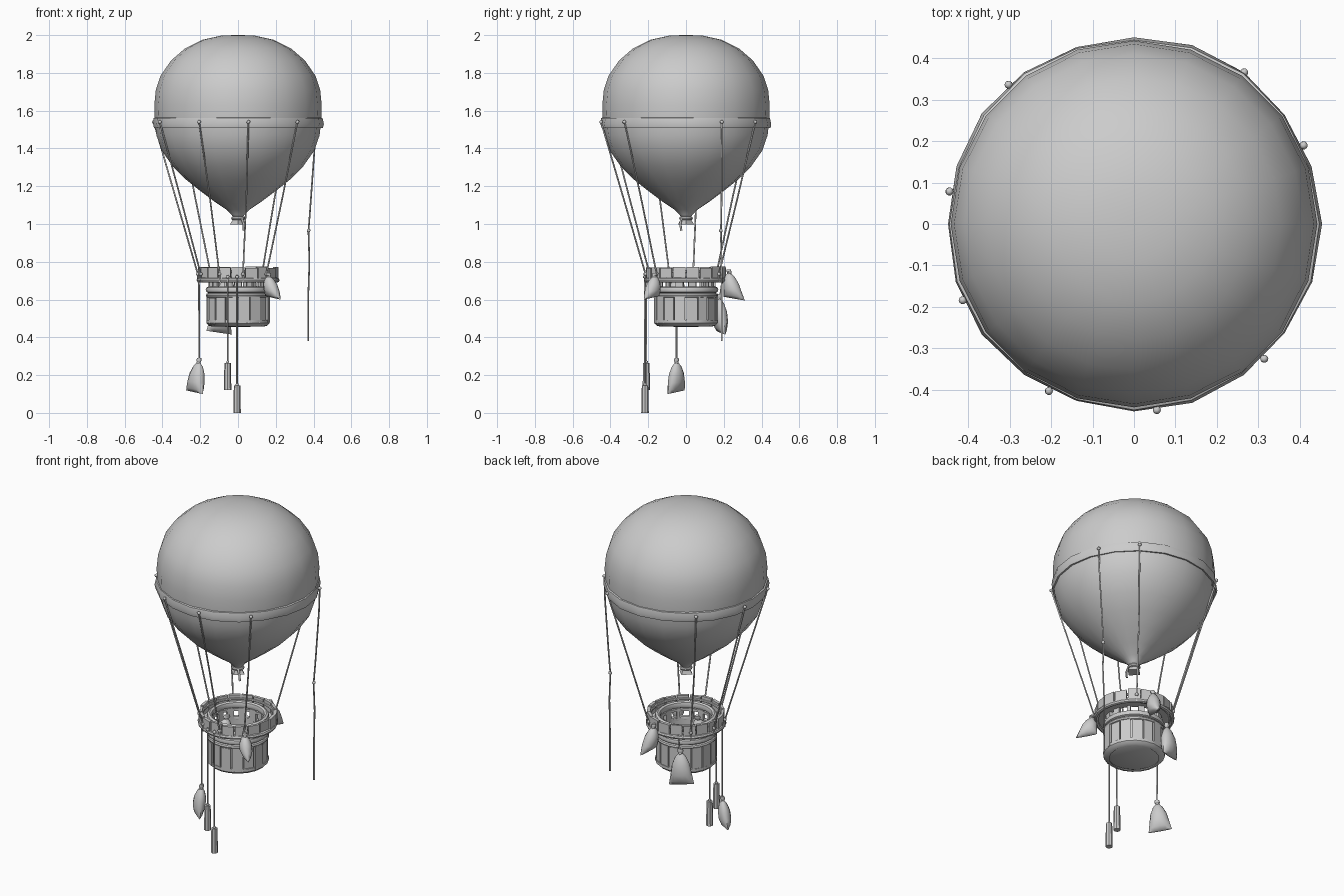
import bpy, bmesh, math, random
from math import sin, cos, pi, radians
from mathutils import Vector

if "Cube" in bpy.data.objects:
    bpy.data.objects.remove(bpy.data.objects["Cube"])

random.seed(4)


def finish(name, bm, smooth=40):
    bmesh.ops.recalc_face_normals(bm, faces=bm.faces)
    me = bpy.data.meshes.new(name)
    bm.to_mesh(me)
    bm.free()
    ob = bpy.data.objects.new(name, me)
    bpy.context.collection.objects.link(ob)
    bpy.ops.object.select_all(action='DESELECT')
    ob.select_set(True)
    bpy.context.view_layer.objects.active = ob
    if smooth:
        bpy.ops.object.shade_smooth_by_angle(angle=radians(smooth))
    return ob


def skin(bm, rings, closed=False):
    n = len(rings[0])
    pairs = list(zip(rings, rings[1:])) + ([(rings[-1], rings[0])] if closed else [])
    for a, b in pairs:
        for i in range(n):
            j = (i + 1) % n
            bm.faces.new((a[i], a[j], b[j], b[i]))


def lathe(name, profile, n=20, closed=False, ripple=lambda a, z: 1, smooth=40):
    bm = bmesh.new()
    rings = []
    for r, z in profile:
        ring = []
        for i in range(n):
            a = 2 * pi * i / n
            k = r * ripple(a, z)
            ring.append(bm.verts.new((k * cos(a), k * sin(a), z)))
        rings.append(ring)
    skin(bm, rings, closed)
    if not closed:
        bm.faces.new(rings[0])
        bm.faces.new(rings[-1])
    return finish(name, bm, smooth)


def hoop(name, radius, z, minor, tall=1.0, n=24, wobble=0.0):
    # rope or cloth ring with a round section
    prof = [(radius + minor * cos(t * pi / 4), z + tall * minor * sin(t * pi / 4)) for t in range(8)]
    return lathe(name, prof, n, True, lambda a, h: 1 + wobble * sin(5 * a + 40 * h))


def planks(name, n, r0, r1, z0, z1, gap, jitter=0.0):
    # ring of slightly uneven curved boards
    bm = bmesh.new()
    for i in range(n):
        a0 = 2 * pi * (i + gap * random.uniform(.3, .7)) / n
        a1 = 2 * pi * (i + 1 - gap * random.uniform(.3, .7)) / n
        lo = z0 + random.uniform(-jitter, jitter)
        hi = z1 + random.uniform(-jitter, jitter)
        out = r1 + random.uniform(-.003, .003)
        rings = []
        for a in (a0, a1):
            rings.append([bm.verts.new((r * cos(a), r * sin(a), z))
                          for r, z in ((r0, lo), (out, lo), (out, hi), (r0, hi))])
        skin(bm, rings)
        bm.faces.new(rings[0])
        bm.faces.new(rings[1])
    return finish(name, bm, 0)


def rope(name, pts, rad=.0045, n=6):
    bm = bmesh.new()
    pts = [Vector(p) for p in pts]
    rings = []
    for i, p in enumerate(pts):
        d = (pts[min(i + 1, len(pts) - 1)] - pts[max(i - 1, 0)]).normalized()
        u = d.cross(Vector((.31, .95, .02))).normalized()
        v = d.cross(u)
        rings.append([bm.verts.new(p + rad * (cos(2 * pi * k / n) * u + sin(2 * pi * k / n) * v))
                      for k in range(n)])
    skin(bm, rings)
    bm.faces.new(rings[0])
    bm.faces.new(rings[-1])
    return finish(name, bm, 60)


def knot(name, p, r=.011):
    bm = bmesh.new()
    bmesh.ops.create_icosphere(bm, subdivisions=1, radius=r)
    bmesh.ops.translate(bm, verts=bm.verts, vec=p)
    return finish(name, bm, 60)


def bag(name, top, bottom, wide, thick, angle):
    # tied sack: frilled neck, pillow body, flat seam at the bottom
    prof = [(0, .2, .3), (.07, .24, .4), (.13, .15, .22), (.24, .45, .6), (.45, .72, .95),
            (.7, .85, 1), (.9, .96, .7), (1, 1.02, .15)]
    top, bottom = Vector(top), Vector(bottom)
    u = Vector((cos(radians(angle)), sin(radians(angle)), 0))
    v = Vector((-u.y, u.x, 0))
    bm = bmesh.new()
    rings = []
    for t, w, d in prof:
        c = top.lerp(bottom, t)
        ring = []
        for k in range(12):
            a = 2 * pi * k / 12
            sag = -.01 * cos(a) * t
            ring.append(bm.verts.new(c + u * wide / 2 * w * cos(a) + v * thick / 2 * d * sin(a)
                                     + Vector((0, 0, sag))))
        rings.append(ring)
    skin(bm, rings)
    bm.faces.new(rings[0])
    bm.faces.new(rings[-1])
    finish(name, bm, 50)
    knot(name + "_tie", top.lerp(bottom, .13), .013)


def polar(r, deg, z):
    return (r * cos(radians(deg)), r * sin(radians(deg)), z)


# Envelope with gathered neck
lathe("balloon_envelope",
      [(.022, 1.03), (.035, 1.05), (.06, 1.075), (.12, 1.115), (.2, 1.175), (.275, 1.235), (.345, 1.305),
       (.405, 1.39), (.432, 1.47), (.44, 1.54), (.443, 1.63), (.435, 1.71), (.41, 1.785), (.355, 1.865),
       (.28, 1.93), (.19, 1.975), (.09, 1.997), (.02, 2.0)],
      20, False, lambda a, z: 1 + (.03 * sin(6 * a) * max(0, 1.4 - z) if z > 1.04 else 0), 60)
lathe("neck_frill", [(.012, 1.0), (.036, .998), (.024, 1.02), (.022, 1.035)], 12,
      False, lambda a, z: 1 + .2 * cos(4 * a))
hoop("neck_tie", .026, 1.03, .01, n=12)
rope("neck_cord", [(.02, -.025, 1.03), (.03, -.03, 1.0), (.03, -.025, .965)], .006)

# Cloth band around the envelope
lathe("envelope_band", [(.428, 1.51), (.447, 1.507), (.452, 1.53), (.447, 1.56), (.43, 1.567)], 20,
      True, lambda a, z: 1 + .006 * sin(5 * a + 30 * z))

# Suspension ropes, with knots at both ends
for i, a in enumerate((54, 132, 170, 204, 243, 277, 314)):
    hi, mid, lo = polar(.453, a, 1.54), polar(.335, a + .6, 1.14), polar(.216, a, .735)
    rope(f"suspension_rope_{i}", [hi, mid, lo, polar(.214, a, .69)])
    knot(f"band_knot_{i}", hi)
    knot(f"ring_knot_{i}", lo)

# Snapped rope hanging free
rope("loose_rope", [(.41, .19, 1.54), (.405, .19, 1.4), (.385, .188, 1.12), (.373, .185, .96),
                    (.378, .187, .8), (.372, .19, .62), (.372, .19, .38)], .0045)
knot("loose_rope_band_knot", (.41, .19, 1.54))
knot("loose_rope_knot", (.374, .185, .965))

# Basket: hollow tub, boards, posts and hoops
lathe("basket_tub", [(.01, .455), (.12, .457), (.15, .47), (.156, .5), (.156, .66), (.145, .66),
                     (.143, .49), (.01, .485)], 20)
planks("basket_boards", 16, .15, .166, .475, .612, .12, .004)
lathe("basket_foot_hoop", [(.135, .457), (.155, .462), (.168, .475), (.168, .492), (.15, .492)], 20, True)
hoop("basket_hoop_low", .158, .622, .012)
hoop("basket_hoop_high", .157, .652, .014, 1.2)
planks("basket_posts", 14, .14, .158, .65, .72, .6)

# Wide upper gallery ring
lathe("gallery_floor", [(.142, .7), (.205, .7), (.205, .714), (.142, .714)], 24, True, smooth=30)
hoop("gallery_inner_rim", .155, .735, .016, 1.3)
planks("gallery_boards", 18, .196, .212, .696, .77, .1, .004)
hoop("gallery_rope", .207, .703, .013, wobble=.008)
hoop("gallery_inside_hoop", .196, .748, .008)

# Sacks tied to the gallery, one stowed inside
bag("sack_front_right", (.16, -.165, .74), (.185, -.182, .61), .115, .07, -45)
bag("sack_back", (.055, .225, .76), (.07, .255, .605), .115, .075, 75)
bag("sack_back_low", (-.085, .175, .63), (-.1, .185, .425), .14, .075, 20)
rope("sack_back_low_line", [(-.085, .195, .72), (-.085, .178, .6)])
bag("sack_inside", (-.05, -.03, .74), (-.08, -.075, .57), .12, .1, 135)

# Hanging sack and its line
bag("sack_hanging", (-.205, -.05, .29), (-.23, -.052, .11), .125, .07, -45)
rope("sack_hanging_line", [(-.207, -.05, .73), (-.205, -.05, .28)])

# Hanging round weights
for i, (x, y, z0) in enumerate(((-.055, -.21, .12), (-.005, -.217, 0))):
    bm = bmesh.new()
    bmesh.ops.create_cone(bm, cap_ends=True, segments=8, radius1=.02, radius2=.017, depth=.145)
    bmesh.ops.translate(bm, verts=bm.verts, vec=(x, y, z0 + .0725))
    finish(f"weight_{i}", bm, 30)
    rope(f"weight_line_{i}", [(x, y, .73), (x, y, z0 + .14)])
    knot(f"weight_knot_{i}", (x, y, z0 + .15), .009)
    knot(f"weight_ring_knot_{i}", (x, y, .72))
